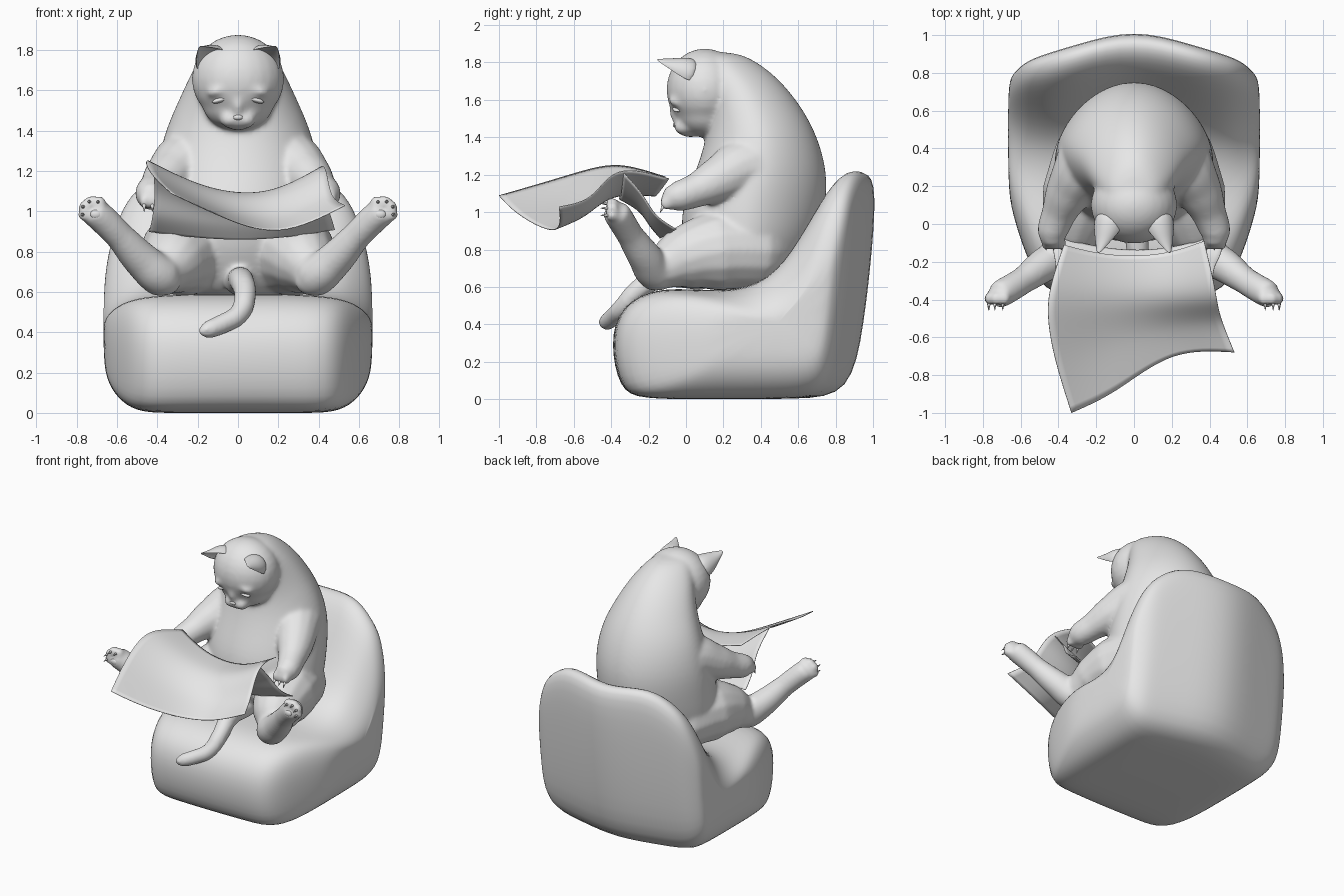
import bpy, bmesh, math
from mathutils import Vector

cube = bpy.data.objects.get("Cube")
if cube:
    bpy.data.objects.remove(cube, do_unlink=True)

grey = bpy.data.materials.new("plain grey")
grey.use_nodes = True
grey.diffuse_color = (.8, .8, .8, 1)
grey.node_tree.nodes["Principled BSDF"].inputs["Base Color"].default_value = (.8, .8, .8, 1)


def select(objects):
    bpy.ops.object.select_all(action='DESELECT')
    for ob in objects:
        ob.select_set(True)
    bpy.context.view_layer.objects.active = objects[0]


def finish(ob):
    """Apply modifiers, shade smooth and colour the part."""
    select([ob])
    bpy.ops.object.convert(target='MESH')
    bpy.ops.object.shade_smooth()
    ob.data.materials.clear()
    ob.data.materials.append(grey)
    return ob


def grid_mesh(name, rows, closed, levels):
    """Skin rows of points; closed rows become a capped tube."""
    bm = bmesh.new()
    verts = [[bm.verts.new(p) for p in row] for row in rows]
    n = len(rows[0])
    for a, b in zip(verts, verts[1:]):
        for i in range(n if closed else n - 1):
            j = (i + 1) % n
            bm.faces.new((a[i], a[j], b[j], b[i]))
    if closed:
        bm.faces.new(verts[0])
        bm.faces.new(verts[-1])
    bmesh.ops.recalc_face_normals(bm, faces=bm.faces)
    mesh = bpy.data.meshes.new(name)
    bm.to_mesh(mesh)
    bm.free()
    ob = bpy.data.objects.new(name, mesh)
    bpy.context.collection.objects.link(ob)
    sub = ob.modifiers.new("smooth", 'SUBSURF')
    sub.levels = sub.render_levels = levels
    sub.boundary_smooth = 'PRESERVE_CORNERS'
    return finish(ob)


def tube(name, points):
    """Round limb through (x, y, z, radius) points."""
    curve = bpy.data.curves.new(name, 'CURVE')
    curve.dimensions = '3D'
    curve.bevel_depth = 1
    curve.bevel_resolution = 5
    curve.use_fill_caps = True
    spline = curve.splines.new('BEZIER')
    spline.bezier_points.add(len(points) - 1)
    for bp, (x, y, z, r) in zip(spline.bezier_points, points):
        bp.co = (x, y, z)
        bp.radius = r
        bp.handle_left_type = bp.handle_right_type = 'AUTO'
    ob = bpy.data.objects.new(name, curve)
    bpy.context.collection.objects.link(ob)
    return finish(ob)


def ball(name, centre, size, tilt=0):
    bpy.ops.mesh.primitive_uv_sphere_add(segments=24, ring_count=14, location=centre,
                                         rotation=(0, tilt, 0))
    ob = bpy.context.object
    ob.name = name
    ob.scale = size
    return finish(ob)


def claw(name, centre, length, pitch):
    bpy.ops.mesh.primitive_cone_add(vertices=8, radius1=.011, radius2=.001, depth=length,
                                    location=centre, rotation=(pitch, 0, 0))
    bpy.context.object.name = name
    return finish(bpy.context.object)


# Beanbag chair: one side profile, refitted to sections across the width
profile = [(-.36, .05), (-.41, .3), (-.36, .5), (-.15, .61), (.2, .565), (.48, .63),
           (.66, .87), (.82, 1.15), (.92, 1.22), (1.01, 1.19), (.985, .8), (.94, .4),
           (.87, .02), (.6, 0), (.1, 0), (-.25, 0)]
# half width, front y, back y, base z, seat z, top z
sections = [(0, -.39, 1.05, 0, .6, 1.18), (.3, -.38, .965, 0, .6, 1.24),
            (.48, -.36, .91, 0, .585, 1.13), (.575, -.16, .87, .05, .555, 1.02),
            (.645, .06, .8, .14, .5, .8), (.668, .2, .74, .26, .44, .6)]


def chair_section(side, sec):
    x, front, back, base, seat, top = sec
    ring = []
    for y, z in profile:
        z2 = base + z / .6 * (seat - base) if z < .6 else seat + (z - .6) / .6 * (top - seat)
        ring.append((side * x, front + (y + .39) / 1.4 * (back - front), z2))
    return ring


rings = [chair_section(-1, s) for s in reversed(sections[1:])]
rings += [chair_section(1, s) for s in sections]
grid_mesh("beanbag_chair", rings, True, 2)

# Torso: stacked egg outlines of (z, front y, back y, half width), narrower behind
torso = [(.56, .15, .5, .28), (.66, .06, .59, .37), (.82, -.02, .69, .43), (1, -.04, .75, .43),
         (1.2, .04, .765, .42), (1.4, .11, .71, .37), (1.55, .11, .63, .3),
         (1.68, .08, .53, .24), (1.78, .03, .42, .18), (1.86, .05, .28, .1)]
rings = []
for z, front, back, rx in torso:
    turn = [math.tau * i / 20 for i in range(20)]
    rings.append([(rx * math.cos(a) * (1 - .17 * max(0, math.sin(a))),
                   (front + back) / 2 + (back - front) / 2 * math.sin(a), z) for a in turn])
cat = [grid_mesh("cat", rings, True, 2)]

# Head, jaw and muzzle
cat += [ball("skull", (0, .1, 1.655), (.23, .205, .22)),
        ball("jaw", (0, .1, 1.54), (.18, .16, .14)),
        ball("muzzle", (0, .025, 1.46), (.08, .088, .06)),
        ball("bridge", (0, -.005, 1.54), (.045, .085, .09))]

# Neck folds
for drop, out in ((0, 0), (.09, .03)):
    half = [(.28 + out, .29, 1.47 - drop, .03), (.16 + out, .17, 1.38 - drop, .036)]
    middle = [(0, .13 - out / 2, 1.34 - drop, .036)]
    cat.append(tube("neck_fold", [(-x, y, z, r) for x, y, z, r in half] + middle + half[::-1]))

# Tail curling over the front of the seat
cat.append(tube("tail", [(0, .1, .65, .07), (.02, -.14, .65, .062), (.035, -.26, .58, .056),
                         (.005, -.34, .49, .052), (-.08, -.39, .44, .05),
                         (-.14, -.42, .415, .048), (-.17, -.44, .405, .036),
                         (-.195, -.455, .395, .008)]))

arm = [(.2, .43, 1.22, .12), (.255, .32, 1.235, .165), (.345, .17, 1.17, .125),
       (.4, .05, 1.115, .092), (.43, -.04, 1.085, .083), (.43, -.1, 1.075, .06),
       (.43, -.13, 1.07, .015)]
thigh = [(.15, .5, .78, .13), (.21, .38, .79, .205), (.275, .15, .79, .215),
         (.33, -.03, .745, .165), (.37, -.15, .68, .1), (.37, -.21, .65, .03)]
shin = [(.34, -.1, .67, .08), (.385, -.16, .68, .105), (.48, -.22, .76, .092),
        (.59, -.3, .88, .073), (.68, -.355, .97, .075), (.715, -.375, 1, .073),
        (.745, -.39, 1.03, .02)]
details = []
for s in (-1, 1):
    for name, limb in (("arm", arm), ("thigh", thigh), ("shin", shin)):
        cat.append(tube(name, [(s * x, y, z, r) for x, y, z, r in limb]))
    cat.append(ball("heel", (s * .37, -.17, .655), (.09, .07, .075)))
    cat.append(ball("cheek", (s * .04, -.01, 1.455), (.05, .055, .043)))
    cat.append(ball("brow", (s * .09, -.04, 1.6), (.07, .055, .03), s * .3))

    # Toes, pads and claws fanned around the sole
    details.append(ball("sole_pad", (s * .705, -.425, .985), (.028, .014, .022)))
    for i in range(4):
        a = math.radians(-20 + 45 * i)
        x, z = .71 + .055 * math.cos(a), 1 + .05 * math.sin(a)
        cat.append(ball("toe", (s * x, -.395, z), (.033, .037, .033)))
        details.append(claw("foot_claw", (s * (x + .008), -.435, z), .045, math.pi / 2))
    for i in range(3):
        x = .385 + .04 * i
        cat.append(ball("finger", (s * x, -.105, 1.05), (.027, .035, .04)))
        details.append(claw("hand_claw", (s * x, -.13, 1.015), .04, 2.7))

    # Lowered eyelids
    details.append(ball("eyelid", (s * .085, -.046, 1.553), (.045, .026, .014), s * .3))

    # Ears: crescent sections sweeping forward to a point
    base, tip = Vector((.125, .05, 1.75)), Vector((.19, -.155, 1.815))
    across = Vector((.85, .1, -.5)).normalized()
    up = across.cross(tip - base).normalized()
    up = up if up.z > 0 else -up
    rings = []
    for t, w, h in ((0, .1, .1), (.35, .082, .08), (.6, .055, .045), (.82, .03, .02),
                    (1, .008, .006)):
        ring = []
        for i in range(14):
            a = math.tau * i / 14
            lift = math.sin(a) * h if a < math.pi else -.5 * math.sin(a) * h
            p = base.lerp(tip, t) + across * (math.cos(a) * w) + up * (lift - h * .3)
            ring.append((s * p.x, p.y, p.z))
        rings.append(ring)
    details.append(grid_mesh("ear", rings, True, 2))

details.append(ball("nose", (0, -.054, 1.466), (.026, .016, .015)))

# Blend the body parts into one smooth skin
select(cat)
bpy.ops.object.join()
body = bpy.context.object
body.name = "cat_body"
remesh = body.modifiers.new("blend", 'REMESH')
remesh.mode = 'VOXEL'
remesh.voxel_size = .012
relax = body.modifiers.new("relax", 'SMOOTH')
relax.iterations = 16
finish(body)

# Newspaper: a wavy upper sheet and a page folded down to the lap
upper = [[(-.37, -.11, 1.19), (-.15, -.17, 1.1), (.15, -.17, 1.07), (.37, -.09, 1.18)],
         [(-.45, -.34, 1.265), (-.15, -.36, 1.11), (.15, -.35, 1.08), (.42, -.3, 1.24)],
         [(-.46, -.5, 1.24), (-.15, -.48, 1.07), (.15, -.44, 1.03), (.44, -.42, 1.2)],
         [(-.42, -.72, 1.17), (-.14, -.62, 1.01), (.17, -.53, .94), (.46, -.51, 1.06)],
         [(-.33, -1, 1.09), (-.1, -.9, .98), (.2, -.66, .86), (.53, -.68, 1.03)]]
lower = [[(-.42, -.36, 1.23), (-.13, -.36, 1.08), (.13, -.35, 1.05), (.41, -.33, 1.21)],
         [(-.41, -.22, 1.1), (-.13, -.24, 1.01), (.15, -.24, 1), (.42, -.22, 1.09)],
         [(-.42, -.18, .98), (-.13, -.2, .93), (.17, -.2, .93), (.46, -.17, .98)],
         [(-.44, -.06, .9), (-.13, -.14, .86), (.17, -.14, .86), (.48, -.05, .91)]]
for name, rows in (("newspaper_top_sheet", upper), ("newspaper_lower_page", lower)):
    sheet = grid_mesh(name, rows, False, 3)
    sheet.modifiers.new("paper", 'SOLIDIFY').thickness = .004
    finish(sheet)
